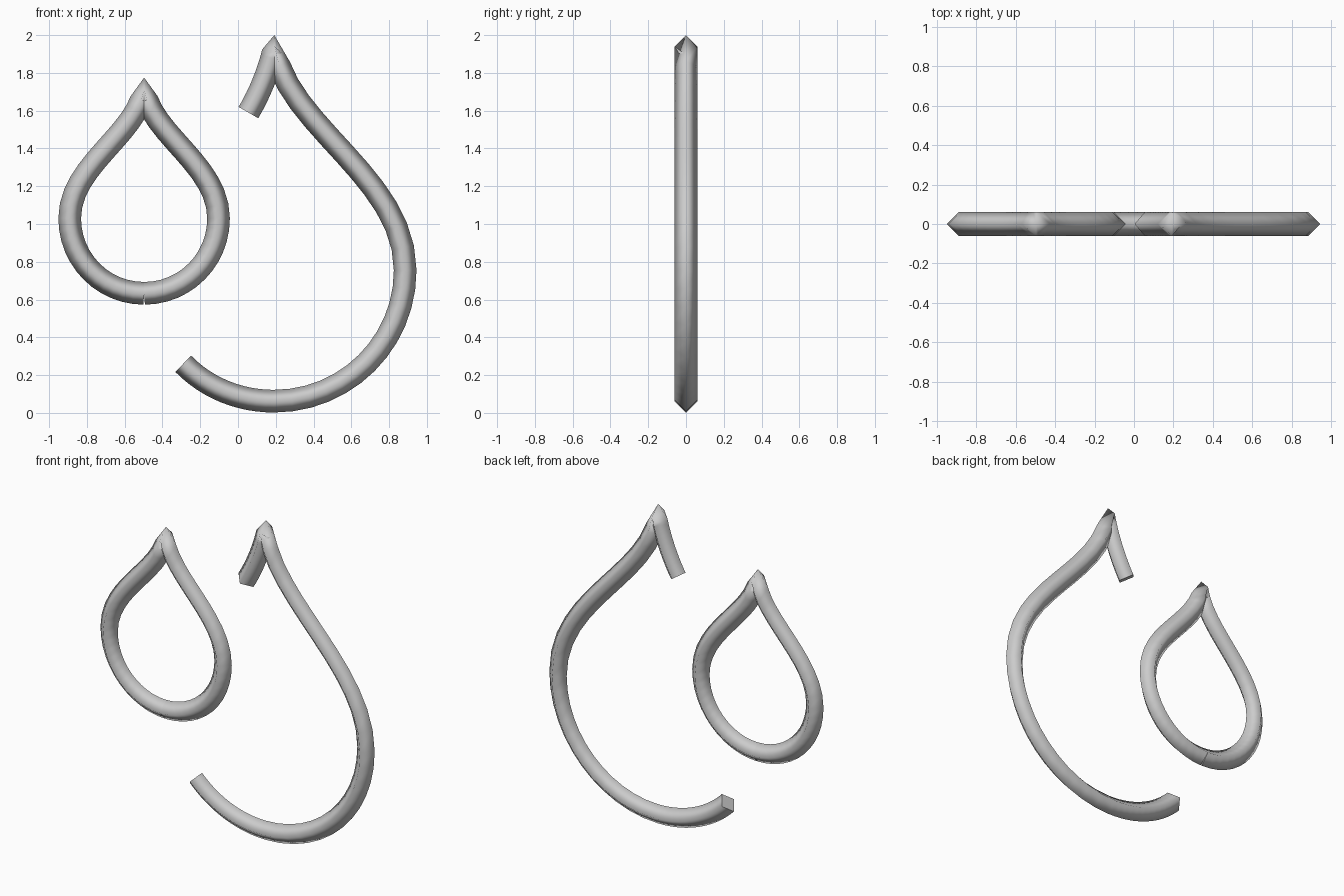
import bpy
from mathutils import Vector
from mathutils.geometry import interpolate_bezier

if "Cube" in bpy.data.objects:
    bpy.data.objects.remove(bpy.data.objects["Cube"])

RADIUS = 0.06   # tube radius, four-sided section
STEPS = 12      # segments per curve span

metal = bpy.data.materials.new("grey metal")
metal.diffuse_color = (0.6, 0.6, 0.6, 1)
metal.use_nodes = True
metal.node_tree.nodes["Principled BSDF"].inputs["Base Color"].default_value = metal.diffuse_color


def path(spans):
    """Join cubic spans of (x, z) points into one centre line."""
    pts = []
    for span in spans:
        p = [Vector((x, 0, z)) for x, z in span]
        seg = interpolate_bezier(*p, STEPS + 1)
        pts += seg if not pts else seg[1:]
    return [Vector(p) for p in pts]


def tube(name, pts):
    """Sweep a smooth diamond section along the line, with flat ends."""
    verts, faces = [], []
    n = len(pts)
    for i, p in enumerate(pts):
        before = (p - pts[i - 1]).normalized() if i else Vector()
        after = (pts[i + 1] - p).normalized() if i < n - 1 else Vector()
        t = (before + after).normalized()
        side, depth = Vector((t.z, 0, -t.x)), Vector((0, 1, 0))
        verts += [p + d * RADIUS for d in (side, depth, -side, -depth)]
    for i in range(n - 1):
        for k in range(4):
            a, b = i * 4 + k, i * 4 + (k + 1) % 4
            faces.append((a, b, b + 4, a + 4))
    faces += [(3, 2, 1, 0), tuple(range(4 * n - 4, 4 * n))]
    mesh = bpy.data.meshes.new(name)
    mesh.from_pydata(verts, [], faces)
    # smooth sides, flat end caps
    mesh.polygons.foreach_set("use_smooth", [len(faces) - 2 > i for i in range(len(faces))])
    mesh.materials.append(metal)
    mesh.update()
    ob = bpy.data.objects.new(name, mesh)
    bpy.context.collection.objects.link(ob)
    import_bm(mesh)
    return ob


def import_bm(mesh):
    """Make all faces point outward."""
    import bmesh
    bm = bmesh.new()
    bm.from_mesh(mesh)
    bmesh.ops.recalc_face_normals(bm, faces=bm.faces)
    bm.to_mesh(mesh)
    bm.free()


# small closed drop: right half from bottom to tip, then mirrored back down
CX = -0.497
right_half = [
    [(CX, 0.633), (CX + 0.218, 0.633), (CX + 0.394, 0.81), (CX + 0.394, 1.03)],
    [(CX + 0.394, 1.03), (CX + 0.394, 1.312), (CX + 0.034, 1.475), (CX, 1.715)],
]
left_half = [[(2 * CX - x, z) for x, z in reversed(s)] for s in reversed(right_half)]
tube("small_drop", path(right_half + left_half))

# large open drop: lower left end, round the bottom, up to the tip, short left arm
tube("large_drop", path([
    [(-0.29, 0.26), (-0.162, 0.129), (0.012, 0.062), (0.19, 0.062)],
    [(0.19, 0.062), (0.574, 0.062), (0.885, 0.371), (0.885, 0.755)],
    [(0.885, 0.755), (0.885, 1.25), (0.25, 1.52), (0.193, 1.94)],
    [(0.193, 1.94), (0.168, 1.82), (0.115, 1.69), (0.055, 1.59)],
]))
